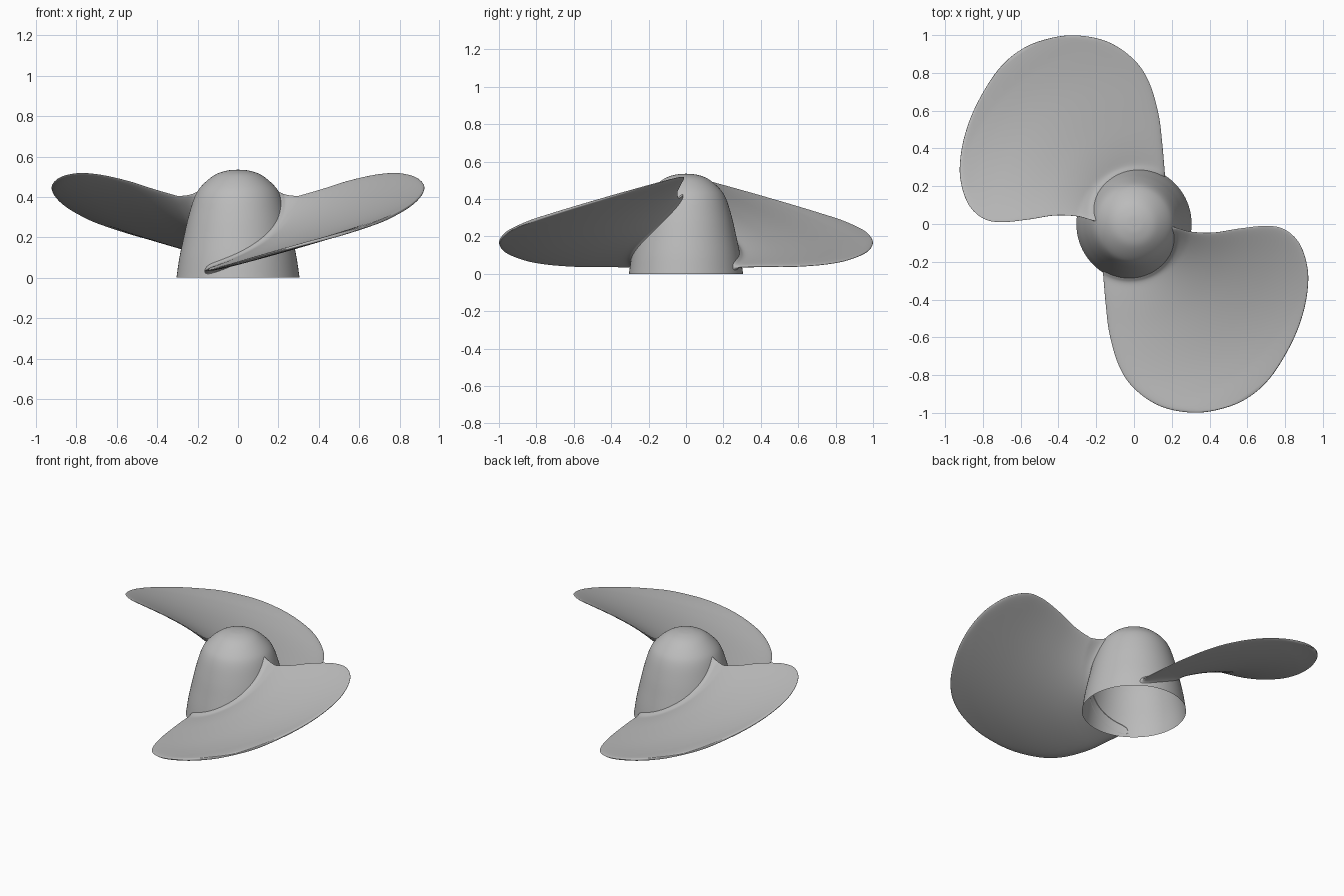
import bpy, bmesh, math
from mathutils import Vector

cube = bpy.data.objects.get("Cube")
if cube:
    bpy.data.objects.remove(cube)

metal = bpy.data.materials.new("grey metal")
metal.use_nodes = True
metal.diffuse_color = (0.5, 0.5, 0.5, 1)
metal.node_tree.nodes["Principled BSDF"].inputs["Base Color"].default_value = (0.5, 0.5, 0.5, 1)


def catmull(pts, steps=10):
    """Smooth curve through a few 2D points."""
    p = [Vector(q) for q in pts]
    p = [2 * p[0] - p[1]] + p + [2 * p[-1] - p[-2]]
    out = []
    for a, b, c, d in zip(p, p[1:], p[2:], p[3:]):
        for k in range(steps):
            t = k / steps
            out.append(0.5 * (2 * b + (c - a) * t + (2 * a - 5 * b + 4 * c - d) * t ** 2
                              + (3 * b - a - 3 * c + d) * t ** 3))
    return out + [p[-2]]


def lookup(table, x):
    """Piecewise linear value from sorted (x, value) pairs."""
    if x <= table[0][0]:
        return table[0][1]
    for (x0, y0), (x1, y1) in zip(table, table[1:]):
        if x <= x1:
            return y0 + (y1 - y0) * (x - x0) / max(x1 - x0, 1e-9)
    return table[-1][1]


def finish(bm, name):
    bmesh.ops.remove_doubles(bm, verts=bm.verts, dist=0.0002)
    bmesh.ops.recalc_face_normals(bm, faces=bm.faces)
    mesh = bpy.data.meshes.new(name)
    bm.to_mesh(mesh)
    bm.free()
    mesh.materials.append(metal)
    obj = bpy.data.objects.new(name, mesh)
    bpy.context.collection.objects.link(obj)
    bpy.ops.object.select_all(action="DESELECT")
    obj.select_set(True)
    bpy.context.view_layer.objects.active = obj
    bpy.ops.object.shade_smooth_by_angle(angle=math.radians(50))


# Hub: thin bullet shell open at the bottom
hub_profile = catmull([(0.305, 0), (0.29, 0.1), (0.269, 0.2), (0.246, 0.3), (0.215, 0.4),
                       (0.18, 0.455), (0.117, 0.508), (0.055, 0.53), (0, 0.535)], 5)
hub_radius = [(p.y, p.x) for p in hub_profile]
bm = bmesh.new()
ring = [bm.verts.new((p.x, 0, p.y)) for p in hub_profile]
edges = [bm.edges.new(pair) for pair in zip(ring, ring[1:])]
bmesh.ops.spin(bm, geom=ring + edges, cent=(0, 0, 0), axis=(0, 0, 1),
               angle=math.tau, steps=96, use_merge=True)
finish(bm, "hub")

# Blade outline in plan, from the leading root round the tip to the trailing root
outline = catmull([(0.21, -0.015), (0.3, -0.04), (0.42, -0.045), (0.55, -0.025), (0.7, -0.01),
                   (0.8, -0.03), (0.88, -0.11), (0.921, -0.25), (0.912, -0.4), (0.87, -0.55),
                   (0.803, -0.69), (0.714, -0.823), (0.605, -0.919), (0.474, -0.976), (0.315, -0.999),
                   (0.14, -0.965), (0, -0.87), (-0.08, -0.75), (-0.13, -0.58), (-0.15, -0.42),
                   (-0.165, -0.25)])
R_TIP = max(p.length for p in outline)
tip = [p.length for p in outline].index(R_TIP)


def polar(pts):
    return sorted((p.length, math.degrees(math.atan2(p.y, p.x))) for p in pts)


lead, trail = polar(outline[:tip + 1]), polar(outline[tip:])


def surface(r, a, b, u):
    """Angle and height of the twisted, cambered blade between edge angles a and b."""
    deg = a + (b - a) * u
    t = min(max((r - 0.3) / 0.7, 0), 1)
    s = 1 - (1 - t) ** 2
    sag = 0.05 * ((b - a) / 110) ** 2 * 4 * u * (1 - u)
    return deg, 0.14 - 0.067 * s + (0.0032 + 0.00194 * s) * (deg + 90) - sag


def blade_point(u, w, side):
    """u runs across the blade, w from root to tip, side is upper or lower skin."""
    root = lookup(hub_radius, surface(0, -5, -123, u)[1]) - 0.002
    r = root + (R_TIP - root) * math.sin(w * math.pi / 2)
    deg, z = surface(r, lookup(lead, r), lookup(trail, r), u)
    rim = min(1, 8 * (1 - w)) ** 0.5
    half = (0.009 + 0.022 * math.exp(-(r - root) / 0.012)) * rim
    z += side * half * max(0, 1 - abs(2 * u - 1) ** 16) ** 0.5
    if w == 0:
        r = lookup(hub_radius, z) - 0.002
    ang = math.radians(deg)
    return r * math.cos(ang), r * math.sin(ang), z


# Blades: upper and lower skins welded along the rim, repeated half a turn apart
ACROSS, ALONG = 48, 80
for name, turn in (("front_blade", 1), ("back_blade", -1)):
    bm = bmesh.new()
    for side in (1, -1):
        grid = []
        for j in range(ALONG + 1):
            row = []
            for i in range(ACROSS + 1):
                u = 0.5 - 0.5 * math.cos(math.pi * i / ACROSS)
                x, y, z = blade_point(u, (j / ALONG) ** 1.3, side)
                row.append(bm.verts.new((turn * x, turn * y, z)))
            grid.append(row)
        for r0, r1 in zip(grid, grid[1:]):
            for i in range(ACROSS):
                bm.faces.new((r0[i], r0[i + 1], r1[i + 1], r1[i]))
    finish(bm, name)
